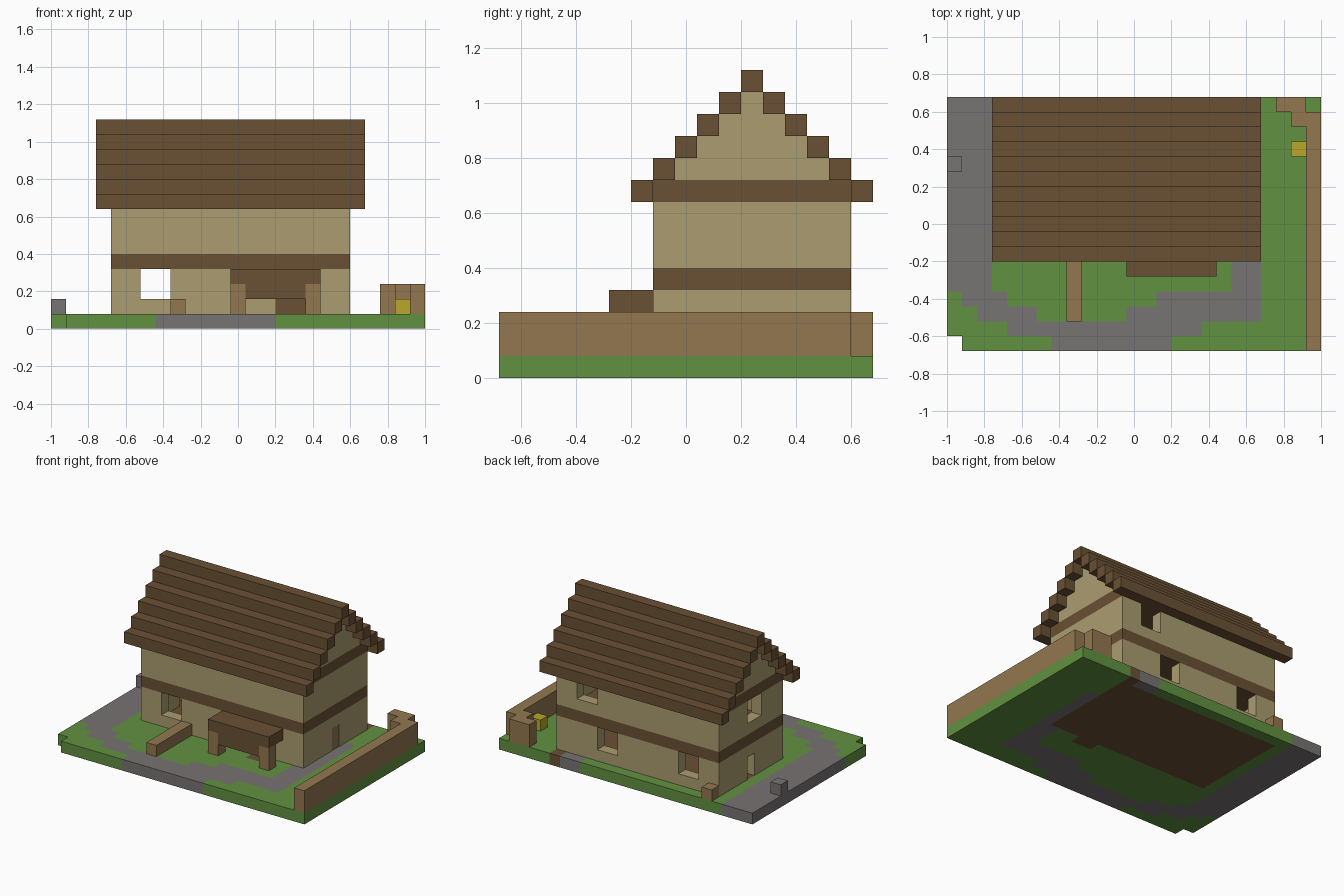
import bpy, bmesh
from mathutils import Vector

if "Cube" in bpy.data.objects:
    bpy.data.objects.remove(bpy.data.objects["Cube"], do_unlink=True)

CELL = 0.08                      # every part sits on a grid of this size
ORIGIN = Vector((-1, -0.68, 0))


def material(name, *rgb):
    lin = [((c / 255 + 0.055) / 1.055) ** 2.4 for c in rgb] + [1]
    mat = bpy.data.materials.new(name)
    mat.use_nodes = True
    mat.diffuse_color = lin
    mat.node_tree.nodes["Principled BSDF"].inputs["Base Color"].default_value = lin
    return mat


grass = material("grass green", 97, 145, 65)
stone = material("path grey", 119, 115, 115)
dark = material("dark timber", 106, 81, 52)
tan = material("light timber", 147, 119, 79)
plaster = material("beige plaster", 171, 157, 112)
yellow = material("yellow", 186, 167, 44)


def add_object(name, bm, *mats):
    mesh = bpy.data.meshes.new(name)
    bm.to_mesh(mesh)
    bm.free()
    for m in mats:
        mesh.materials.append(m)
    obj = bpy.data.objects.new(name, mesh)
    bpy.context.collection.objects.link(obj)
    return obj


def box(name, mat, x, y, z):
    """Box given by its cell ranges along each axis."""
    bm = bmesh.new()
    bmesh.ops.create_cube(bm, size=1)
    for v in bm.verts:
        v.co = Vector([r[0] if c < 0 else r[1] for r, c in zip((x, y, z), v.co)]) * CELL + ORIGIN
    return add_object(name, bm, mat)


def carve(obj, *ranges):
    """Cut a box-shaped opening out of an object."""
    cutter = box("cutter", plaster, *ranges)
    cutter.hide_render = True
    mod = obj.modifiers.new("opening", "BOOLEAN")
    mod.operation = "DIFFERENCE"
    mod.solver = "EXACT"
    mod.object = cutter
    bpy.context.view_layer.objects.active = obj
    bpy.ops.object.modifier_apply(modifier=mod.name)
    bpy.data.objects.remove(cutter, do_unlink=True)


# Ground slab: grass with a stone path and a timber floor, coloured by cell
FLOOR = [(4, 20, 7, 16), (15, 17, 6, 7), (19, 20, 16, 17)]
PATH = [(0, 3, 4, 17), (1, 4, 3, 4), (2, 6, 2, 3), (4, 17, 1, 2), (7, 15, 0, 1),
        (12, 21, 2, 3), (14, 21, 3, 4), (19, 21, 4, 13), (17, 19, 16, 17)]


def inside(p, areas):
    return any(a < p.x < b and c < p.y < d for a, b, c, d in areas)


bm = bmesh.new()
bmesh.ops.create_grid(bm, x_segments=25, y_segments=17, size=1)
for v in bm.verts:
    v.co = Vector((v.co.x, v.co.y * 0.68, 0))
corner = [f for f in bm.faces if f.calc_center_median().x < -0.92 and f.calc_center_median().y < -0.6]
bmesh.ops.delete(bm, geom=corner, context="FACES")
top = bmesh.ops.extrude_face_region(bm, geom=bm.faces[:])["geom"]
for v in top:
    if isinstance(v, bmesh.types.BMVert):
        v.co.z = CELL
bmesh.ops.recalc_face_normals(bm, faces=bm.faces[:])
for f in bm.faces:
    p = (f.calc_center_median() - ORIGIN) / CELL - f.normal * 0.5
    f.material_index = 2 if inside(p, FLOOR) else 1 if inside(p, PATH) else 0
add_object("ground", bm, grass, stone, dark)

# House walls: two hollow storeys separated by a timber floor
lower = box("lower_walls", plaster, (4, 20), (7, 16), (1, 4))
upper = box("upper_walls", plaster, (4, 20), (7, 16), (5, 8))
box("floor_band", dark, (4, 20), (7, 16), (4, 5))
box("eaves_band", dark, (4, 20), (7, 16), (8, 9))
for storey in (lower, upper):
    carve(storey, (5, 19), (8, 15), (0, 9))

# Windows and side doorway
carve(lower, (6, 8), (6, 17), (2, 4.5))
carve(lower, (14, 16), (14.5, 17), (2, 4.5))
carve(lower, (3, 21), (11, 12), (0.5, 3))
carve(upper, (16, 18), (14.5, 17), (6, 8.5))
carve(upper, (3, 5.5), (10, 12), (6, 8.5))
box("side_door", tan, (19.3, 19.95), (11, 12), (1, 3))
box("front_door", dark, (15, 17), (6.95, 7.5), (1, 3))

# Stepped roof with matching gables at both ends
for n in range(6):
    z = (8 + n, 9 + n)
    box("roof_step_front", dark, (3, 21), (6 + n, 7 + n), z)
    if n < 5:
        box("roof_step_back", dark, (3, 21), (16 - n, 17 - n), z)
    if 0 < n < 5:
        for x in (4, 19):
            box("gable_step", plaster, (x, x + 1), (7 + n, 16 - n), z)

# Porch
box("porch_roof", dark, (12, 18), (5, 7), (3, 4))
box("porch_beam", dark, (13, 17), (5, 6), (2, 3))
for x in (12, 17):
    box("porch_post", tan, (x, x + 1), (5, 6), (1, 3))

# Garden wall along one side, turning at the back
box("garden_wall", tan, (24, 25), (0, 16), (1, 3))
box("garden_wall_corner", tan, (23, 24), (15, 16), (1, 3))
box("garden_wall_end", tan, (22, 24), (16, 17), (1, 3))

# Loose items in the garden
box("front_beam", tan, (8, 9), (2, 7), (1, 2))
box("back_post", tan, (4, 5), (16, 17), (1, 2))
box("stone_block", stone, (0, 1), (12, 13), (1, 2))
box("hay_block", yellow, (23, 24), (13, 14), (1, 2))
